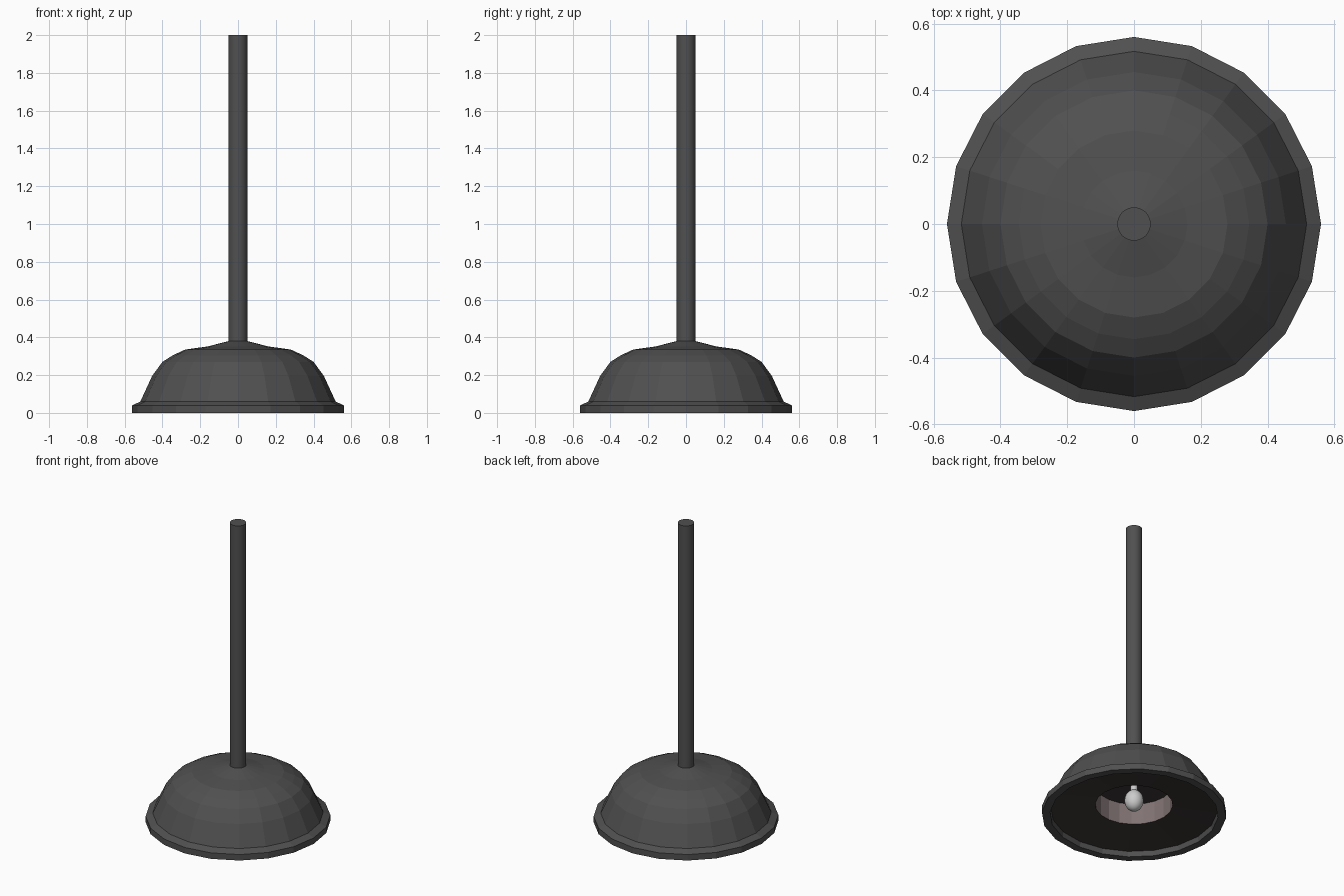
import bpy, bmesh, math

if "Cube" in bpy.data.objects:
    bpy.data.objects.remove(bpy.data.objects["Cube"])


def material(name, color):
    m = bpy.data.materials.new(name)
    m.diffuse_color = (*color, 1)
    m.use_nodes = True
    m.node_tree.nodes["Principled BSDF"].inputs["Base Color"].default_value = m.diffuse_color
    return m


def lathe(name, profile, sides, mat=None, smooth=False):
    """Revolve (radius, z) points around the z axis; radius 0 makes a pole."""
    bm = bmesh.new()
    rings = []
    for r, z in profile:
        n = 1 if r == 0 else sides
        rings.append([bm.verts.new((r * math.cos(math.tau * i / sides),
                                    r * math.sin(math.tau * i / sides), z))
                      for i in range(n)])
    for a, b in zip(rings, rings[1:]):
        for i in range(sides):
            j = (i + 1) % sides
            face = [a[i % len(a)], a[j % len(a)], b[j % len(b)], b[i % len(b)]]
            bm.faces.new(list(dict.fromkeys(face)))
    mesh = bpy.data.meshes.new(name)
    bm.to_mesh(mesh)
    bm.free()
    obj = bpy.data.objects.new(name, mesh)
    bpy.context.collection.objects.link(obj)
    if mat:
        mesh.materials.append(mat)
    if smooth:
        bpy.ops.object.select_all(action='DESELECT')
        obj.select_set(True)
        bpy.context.view_layer.objects.active = obj
        bpy.ops.object.shade_smooth_by_angle(angle=math.radians(40))
    return obj


dark = material("dark_metal", (0.08, 0.08, 0.08))
brown = material("inner_brown", (0.045, 0.036, 0.035))
pink = material("reflector_pink", (0.22, 0.17, 0.17))

# Low-poly shade: inner lip, flat rim, stepped dome
lathe("shade", [(0.505, 0.035), (0.51, 0), (0.56, 0), (0.56, 0.04), (0.517, 0.06),
                (0.455, 0.195), (0.40, 0.27), (0.345, 0.305), (0.28, 0.335),
                (0.16, 0.352), (0.05, 0.38), (0, 0.38)], 20, dark)

# Underside plate with a round opening
lathe("underside_plate", [(0.235, 0.07), (0.505, 0.035)], 20, brown)

# Recess around the bulb
lathe("recess_wall", [(0.235, 0.21), (0.235, 0.07)], 20, pink)
lathe("recess_ceiling", [(0, 0.21), (0.235, 0.21)], 20, brown)

# Hanging rod
lathe("rod", [(0, 0.37), (0.05, 0.37), (0.05, 2), (0, 2)], 32, dark, True)

# Bulb and its socket
bulb = [(0.058 * math.sin(math.pi * i / 12), 0.10 - 0.07 * math.cos(math.pi * i / 12))
        for i in range(13)]
bulb[0], bulb[-1] = (0, 0.03), (0, 0.17)
lathe("bulb", bulb, 20, None, True)
lathe("socket", [(0, 0.155), (0.022, 0.155), (0.022, 0.21), (0, 0.21)], 16, None, True)
